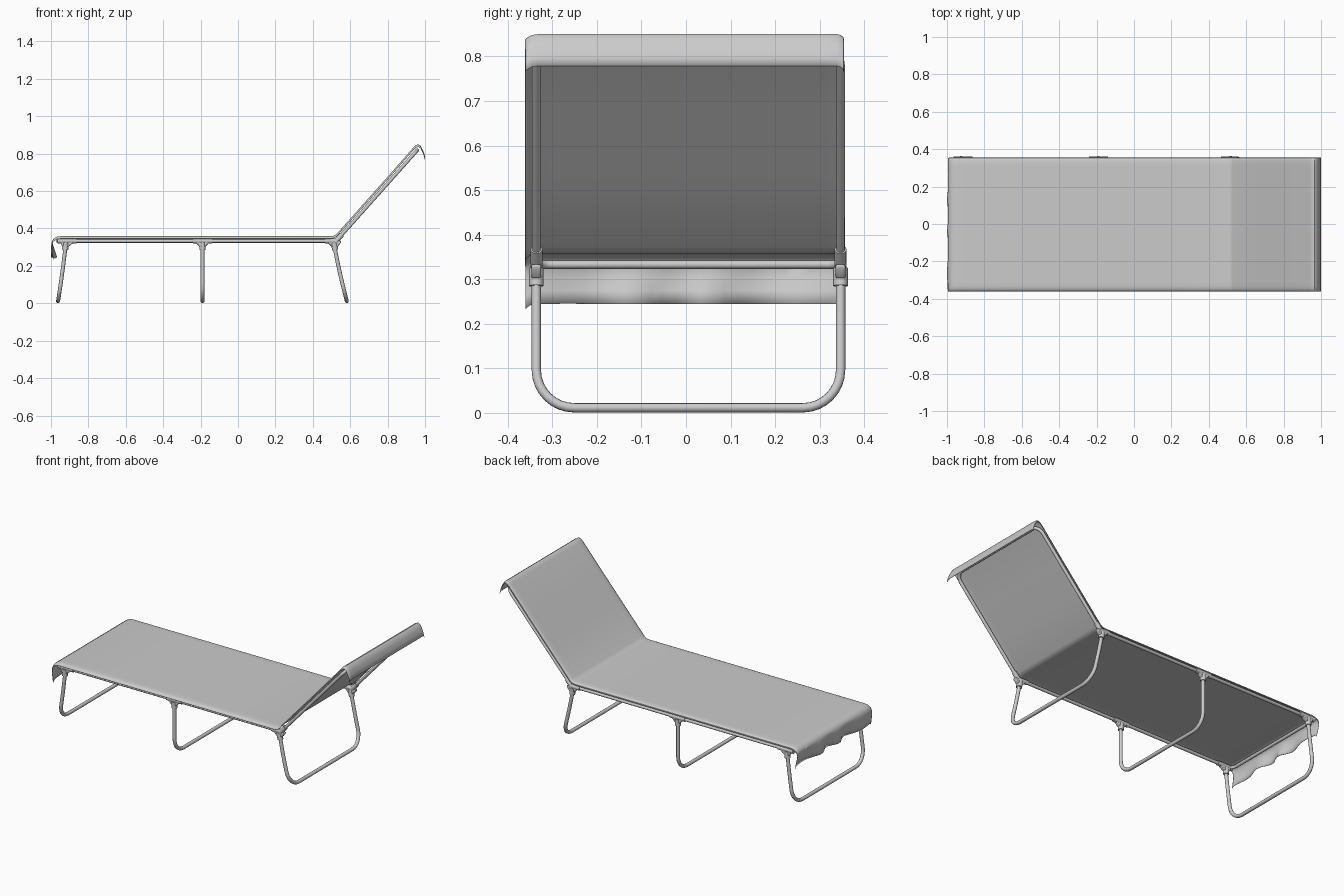
import bpy, bmesh, math
from mathutils import Vector as V

if "Cube" in bpy.data.objects:
    bpy.data.objects.remove(bpy.data.objects["Cube"])

Y0, Y1 = -0.336, 0.347          # side rail positions
ZR = 0.333                      # rail height
HINGE = V((0.525, 0, ZR))
HEAD = V((0.958, 0, 0.818))
UP = (HEAD - HINGE).normalized()


def smooth(ob, angle=40):
    bpy.ops.object.select_all(action='DESELECT')
    ob.select_set(True)
    bpy.context.view_layer.objects.active = ob
    bpy.ops.object.shade_smooth_by_angle(angle=math.radians(angle))


def rounded(pts, radii, n=8):
    """Polyline with its inner corners turned into arcs."""
    pts = [V(p) for p in pts]
    out = [pts[0]]
    for a, b, c, r in zip(pts, pts[1:], pts[2:], radii):
        p, q = b + (a - b).normalized() * r, b + (c - b).normalized() * r
        k = 0.5523 * r
        h1, h2 = b + (a - b).normalized() * (r - k), b + (c - b).normalized() * (r - k)
        for i in range(n + 1):
            t = i / n
            s = 1 - t
            out.append(p * s**3 + h1 * 3*s*s*t + h2 * 3*s*t*t + q * t**3)
    return out + [pts[-1]]


def tube(name, pts, r):
    cu = bpy.data.curves.new(name, 'CURVE')
    cu.dimensions = '3D'
    cu.bevel_depth = r
    cu.bevel_resolution = 4
    cu.use_fill_caps = True
    sp = cu.splines.new('POLY')
    sp.points.add(len(pts) - 1)
    for p, co in zip(sp.points, pts):
        p.co = (*co, 1)
    ob = bpy.data.objects.new(name, cu)
    bpy.context.collection.objects.link(ob)
    bpy.ops.object.select_all(action='DESELECT')
    ob.select_set(True)
    bpy.context.view_layer.objects.active = ob
    bpy.ops.object.convert(target='MESH')
    smooth(bpy.context.object)


def sheet(name, rows, thick):
    bm = bmesh.new()
    vs = [[bm.verts.new(p) for p in row] for row in rows]
    for a, b in zip(vs, vs[1:]):
        for j in range(len(a) - 1):
            bm.faces.new((a[j], b[j], b[j+1], a[j+1]))
    me = bpy.data.meshes.new(name)
    bm.to_mesh(me)
    bm.free()
    ob = bpy.data.objects.new(name, me)
    bpy.context.collection.objects.link(ob)
    m = ob.modifiers.new('thickness', 'SOLIDIFY')
    m.thickness = thick
    smooth(ob)


def gusset(name, outline, y, half):
    """Flat web between sleeves, outline in x-z."""
    bm = bmesh.new()
    f = bm.faces.new([bm.verts.new((x, y - half, z)) for x, z in outline])
    ext = bmesh.ops.extrude_face_region(bm, geom=[f])
    bmesh.ops.translate(bm, vec=(0, 2 * half, 0),
                        verts=[v for v in ext['geom'] if isinstance(v, bmesh.types.BMVert)])
    bmesh.ops.recalc_face_normals(bm, faces=bm.faces)
    me = bpy.data.meshes.new(name)
    bm.to_mesh(me)
    bm.free()
    ob = bpy.data.objects.new(name, me)
    bpy.context.collection.objects.link(ob)
    m = ob.modifiers.new('soft', 'BEVEL')
    m.width = 0.004
    m.segments = 2
    smooth(ob)


# seat and backrest frames
tube('seat_frame', rounded([(0.525, Y0, ZR), (-0.963, Y0, ZR), (-0.963, Y1, ZR), (0.525, Y1, ZR)],
                           [0.035, 0.035]), 0.0095)
tube('back_frame', rounded([HINGE + V((0, Y0, 0)), HEAD + V((0, Y0, 0)),
                            HEAD + V((0, Y1, 0)), HINGE + V((0, Y1, 0))], [0.05, 0.05]), 0.0095)

# U-shaped legs with their T joints: name, top x, bottom x, joint x
for name, xt, xb, xj in (('foot', -0.92, -0.962, -0.915),
                         ('middle', -0.19, -0.19, -0.19),
                         ('head', 0.512, 0.582, 0.515)):
    def leg_x(z):
        return xt + (xb - xt) * ((0.335 - z) / 0.324) ** 1.2

    sides = [(0, z) for z in (0.32, 0.27, 0.22, 0.17, 0.12)]
    path = [V((0, Y0, z)) for _, z in sides]
    path += rounded([(0, Y0, 0.115), (0, Y0, 0.0115), (0, Y1, 0.0115), (0, Y1, 0.115)], [0.085, 0.085])
    path += [V((0, Y1, z)) for _, z in reversed(sides)]
    tube(name + '_leg', [V((leg_x(p.z), p.y, p.z)) for p in path], 0.0105)

    for side, y in (('front', Y0), ('back', Y1)):
        x1 = xj + (0.018 if name == 'head' else 0.052)
        tube(f'{name}_joint_rail_{side}', [(xj - 0.05, y, ZR), (x1, y, ZR)], 0.0135)
        tube(f'{name}_joint_socket_{side}',
             [(leg_x(0.325), y, 0.325), (leg_x(0.285), y, 0.285)], 0.0165)
        c = leg_x(0.3)
        gusset(f'{name}_joint_web_{side}',
               [(xj - 0.036, ZR), (xj + 0.036, ZR), (xj + 0.034, 0.322),
                (c + 0.016, 0.302), (c - 0.016, 0.302), (xj - 0.034, 0.322)], y, 0.011)
        if name == 'head':
            base = HINGE + V((0, y, 0))
            tube(f'back_joint_sleeve_{side}', [base - UP * 0.01, base + UP * 0.045], 0.0135)

# fabric cover: lengthwise path with hanging end flaps
path = [(-0.982, 0.245), (-0.987, 0.275), (-0.992, 0.305), (-0.993, 0.328), (-0.985, 0.344),
        (-0.968, 0.354), (-0.945, 0.357), (-0.6, 0.357), (-0.2, 0.357), (0.2, 0.357),
        (0.495, 0.357), (0.515, 0.36), (0.53, 0.371), (0.67, 0.528), (0.81, 0.685), (0.94, 0.833),
        (0.952, 0.844), (0.964, 0.848), (0.974, 0.842), (0.985, 0.822), (0.994, 0.8), (0.999, 0.778)]
# crosswise section: y and drop at the rolled edges
section = [(-0.36, 0.012), (-0.354, 0.006), (-0.346, 0.002), (-0.334, 0)]
section += [(-0.334 + 0.674 * i / 24, 0) for i in range(1, 25)]
section += [(0.347, 0.002), (0.352, 0.006), (0.353, 0.012)]
rows = []
for i, (x, z) in enumerate(path):
    amp = max(0, 3 - i) / 3 * 0.016       # ripples in the foot flap
    rows.append([(x + amp * math.sin(y * 26 + 1.5 * math.sin(y * 9)), y, z - d) for y, d in section])
sheet('fabric_cover', rows, -0.002)
